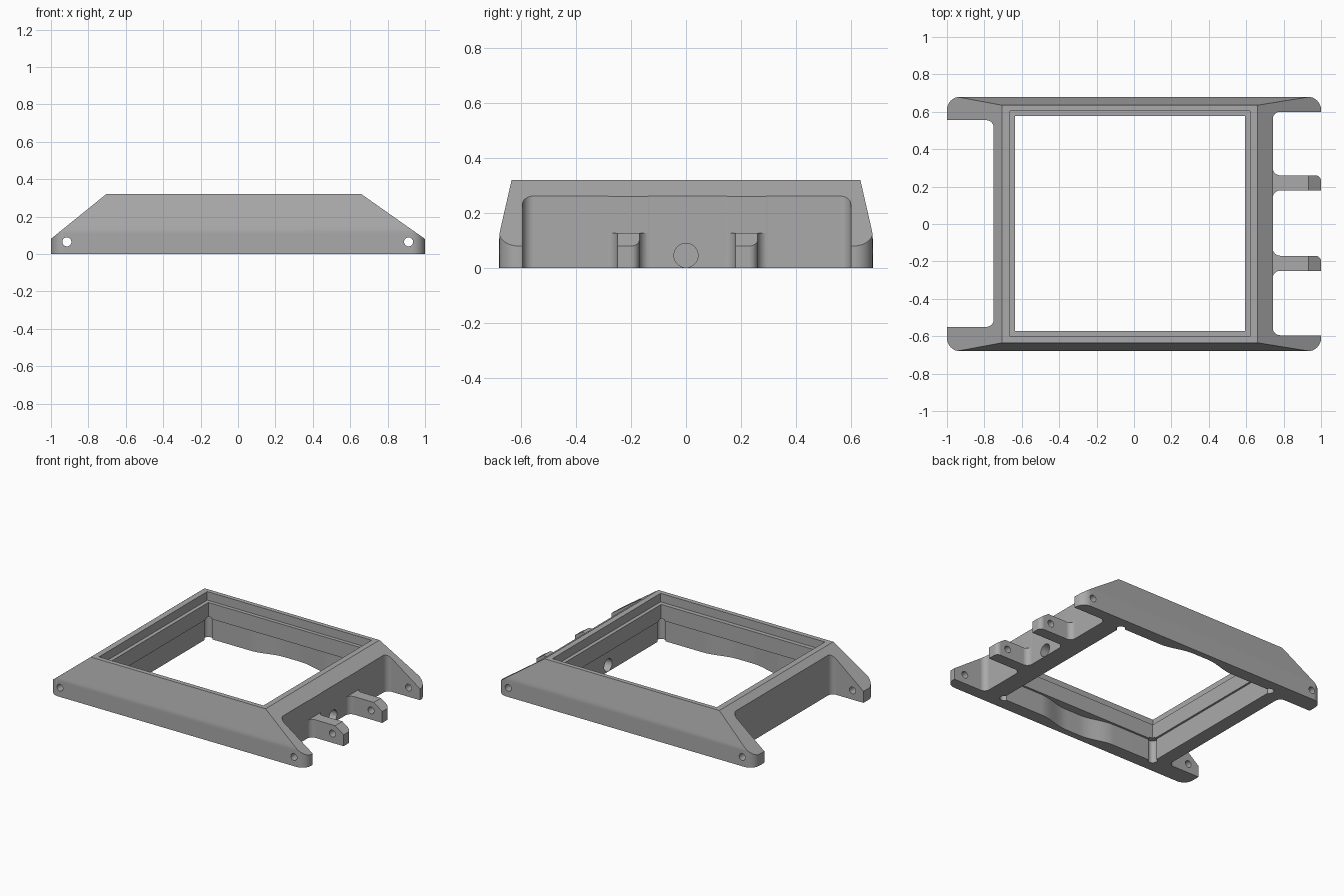
import bpy, bmesh, math
from mathutils import Vector

cube = bpy.data.objects.get("Cube")
if cube:
    bpy.data.objects.remove(cube, do_unlink=True)

grey = bpy.data.materials.new("satin grey")
grey.use_nodes = True
colour = (0.4, 0.4, 0.4, 1)
grey.diffuse_color = colour
grey.node_tree.nodes["Principled BSDF"].inputs["Base Color"].default_value = colour


def rounded(corners, steps=8):
    """Outline from (a, b, radius) corners, with each corner filleted."""
    out = []
    for i, (a, b, r) in enumerate(corners):
        p = Vector((a, b))
        if not r:
            out.append(p)
            continue
        u = (Vector(corners[i - 1][:2]) - p).normalized()
        v = (Vector(corners[(i + 1) % len(corners)][:2]) - p).normalized()
        for k in range(steps + 1):
            t = k / steps * math.pi / 2
            out.append(p + u * r * (1 - math.sin(t)) + v * r * (1 - math.cos(t)))
    return out


def prism(name, outline, lo, hi, axis="Z"):
    """Extrude a 2D outline along an axis."""
    place = {"X": lambda a, b, t: (t, a, b),
             "Y": lambda a, b, t: (a, t, b),
             "Z": lambda a, b, t: (a, b, t)}[axis]
    bm = bmesh.new()
    low = [bm.verts.new(place(a, b, lo)) for a, b in outline]
    high = [bm.verts.new(place(a, b, hi)) for a, b in outline]
    bm.faces.new(low)
    bm.faces.new(high)
    n = len(low)
    for i in range(n):
        j = (i + 1) % n
        bm.faces.new((low[i], low[j], high[j], high[i]))
    bmesh.ops.recalc_face_normals(bm, faces=bm.faces)
    mesh = bpy.data.meshes.new(name)
    bm.to_mesh(mesh)
    bm.free()
    mesh.materials.append(grey)
    ob = bpy.data.objects.new(name, mesh)
    bpy.context.collection.objects.link(ob)
    return ob


def rect(x0, x1, y0, y1):
    return [(x0, y0), (x1, y0), (x1, y1), (x0, y1)]


def circle(a, b, r, n=32):
    return [(a + r * math.cos(math.tau * k / n), b + r * math.sin(math.tau * k / n))
            for k in range(n)]


def carve(ob, cutter, operation="DIFFERENCE"):
    mod = ob.modifiers.new(cutter.name, "BOOLEAN")
    mod.operation, mod.object, mod.solver = operation, cutter, "EXACT"
    bpy.context.view_layer.objects.active = ob
    bpy.ops.object.modifier_apply(modifier=mod.name)
    bpy.data.objects.remove(cutter, do_unlink=True)


# Plan of the case: four corner legs, two hinge lugs on the left side
WALL, BACK, F = 0.742, -0.75, 0.04
plan = [(-1, -0.68, 0.07), (1, -0.68, 0.07), (1, -0.595, 0), (WALL, -0.595, F)]
for y in (-0.25, 0.18):
    plan += [(WALL, y, F), (1, y, 0), (1, y + 0.08, 0.03), (WALL, y + 0.08, F)]
plan += [(WALL, 0.6, F), (1, 0.6, 0), (1, 0.68, 0.07), (-1, 0.68, 0.07),
         (-1, 0.555, 0), (BACK, 0.555, F), (BACK, -0.55, F), (-1, -0.55, 0)]
case = prism("case_frame", rounded(plan), 0, 0.32)

# Sloping ends and tapered sides
ends = [(-1.1, -0.1), (1.1, -0.1), (1.1, 0.01), (0.66, 0.32),
        (0.66, 0.4), (-0.705, 0.4), (-0.705, 0.32), (-1.1, 0)]
carve(case, prism("end_slopes", ends, -1, 1, "Y"), "INTERSECT")
half = [(0.75, -0.1), (0.75, 0.09), (0.681, 0.09), (0.679, 0.125),
        (0.674, 0.15), (0.635, 0.32), (0.617, 0.4)]
sides = half + [(-y, z) for y, z in reversed(half)]
carve(case, prism("side_taper", sides, -1.2, 1.2, "X"), "INTERSECT")

# Flat tops of the lugs
carve(case, prism("lug_top", rect(WALL + 0.001, 1.1, -0.4, 0.4), 0.127, 0.5))

# Stepped opening: glass seat, lip, then a wider cavity below
carve(case, prism("glass_seat", rect(-0.663, 0.62, -0.602, 0.604), 0.26, 0.5))
carve(case, prism("lip_opening", rect(-0.636, 0.594, -0.572, 0.578), -0.1, 0.4))
x0, x1, y0, y1 = -0.65, 0.608, -0.587, 0.592
mid = (x0 + x1) / 2


def swell(side):
    """Smooth outward bay in the middle of a long cavity wall."""
    pts = []
    for k in range(25):
        s = k / 24 * 2 - 1
        bay = 0.045 * (1 - max(0, abs(s) - 0.2) / 0.8)
        bay = 0.045 * (0.5 - 0.5 * math.cos(math.pi * bay / 0.045))
        pts.append((mid + s * 0.3, (y1 if side > 0 else y0) + side * bay))
    return pts if side < 0 else pts[::-1]


cavity = [(x0, y0)] + swell(-1) + [(x1, y0), (x1, y1)] + swell(1) + [(x0, y1)]
carve(case, prism("cavity", cavity, -0.1, 0.15))
for x in (x0 + 0.01, x1 - 0.01):
    for y in (y0 + 0.01, y1 - 0.01):
        carve(case, prism("corner_relief", circle(x, y, 0.03), -0.1, 0.16))

# Spring-bar holes through legs and lugs, and the round side port
for x in (-0.915, 0.912):
    carve(case, prism("bar_hole", circle(x, 0.065, 0.024), -1, 1, "Y"))
carve(case, prism("side_port", circle(0, 0.046, 0.044), 0.5, 1.1, "X"))

# Smooth fillets with crisp edges
bpy.ops.object.select_all(action="DESELECT")
case.select_set(True)
bpy.context.view_layer.objects.active = case
bpy.ops.object.shade_smooth_by_angle(angle=math.radians(28))
weighted = case.modifiers.new("even_shading", "WEIGHTED_NORMAL")
weighted.keep_sharp = True
